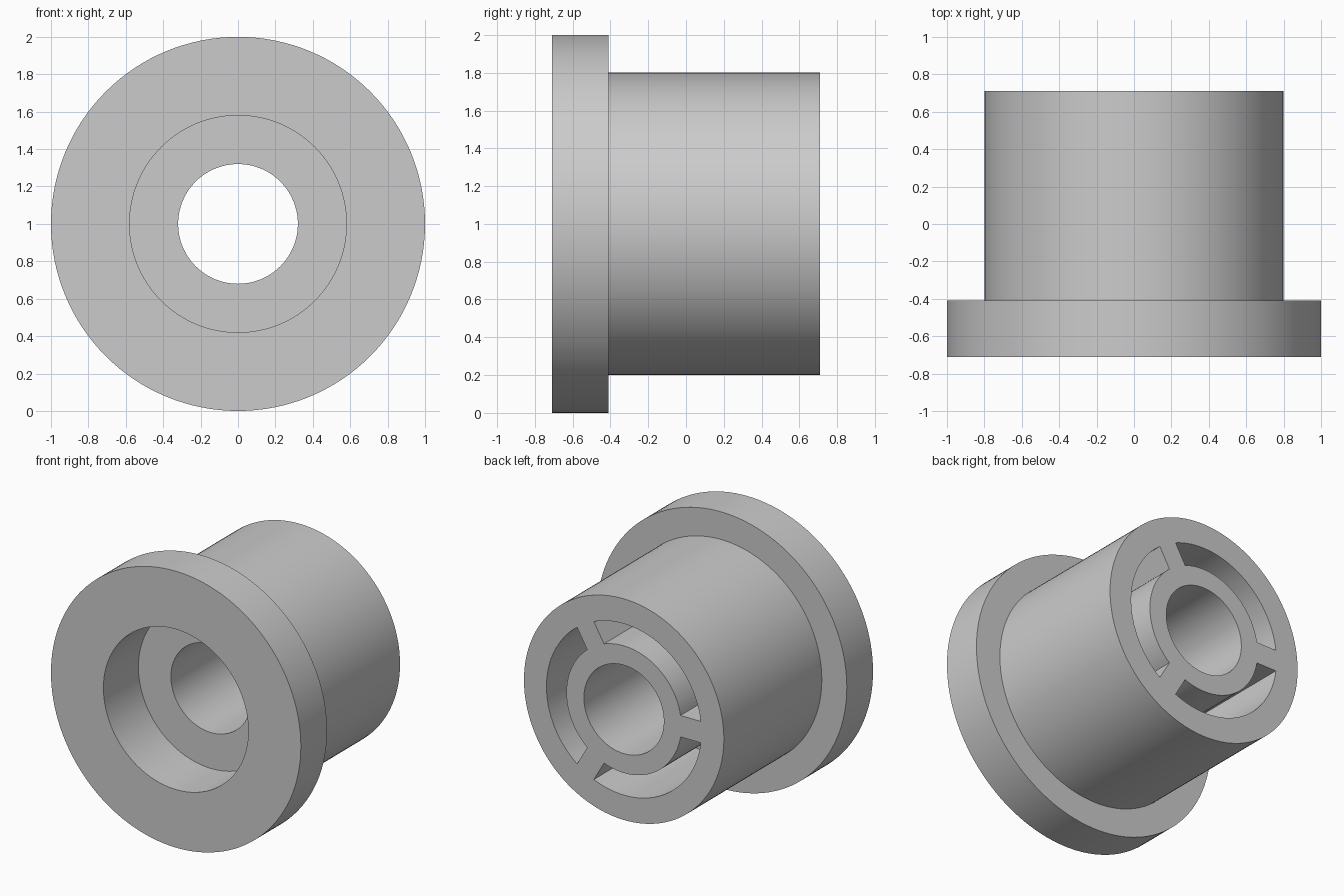
import bpy, bmesh
from math import sin, cos, asin, pi, radians

cube = bpy.data.objects.get("Cube")
if cube:
    bpy.data.objects.remove(cube, do_unlink=True)

FRONT, BACK = -0.71, 0.71
FLANGE_BACK = -0.41
RECESS_FLOOR = -0.31
POCKET_FLOOR = -0.16
CENTRE_Z = 1.0
SEGMENTS = 128

# Single plain grey
grey = bpy.data.materials.new("light_grey")
grey.use_nodes = True
colour = (0.6, 0.6, 0.6, 1)
grey.diffuse_color = colour
grey.node_tree.nodes["Principled BSDF"].inputs["Base Color"].default_value = colour


def make_object(name, bm):
    bmesh.ops.recalc_face_normals(bm, faces=bm.faces)
    mesh = bpy.data.meshes.new(name)
    bm.to_mesh(mesh)
    bm.free()
    mesh.materials.append(grey)
    obj = bpy.data.objects.new(name, mesh)
    bpy.context.collection.objects.link(obj)
    return obj


def polar(r, angle, y):
    return (r * cos(angle), y, CENTRE_Z + r * sin(angle))


def lathe(name, profile):
    """Spin a closed (radius, y) profile about the y axis."""
    bm = bmesh.new()
    rings = [[bm.verts.new(polar(r, 2 * pi * i / SEGMENTS, y)) for r, y in profile]
             for i in range(SEGMENTS)]
    n = len(profile)
    for i in range(SEGMENTS):
        a, b = rings[i], rings[(i + 1) % SEGMENTS]
        for j in range(n):
            k = (j + 1) % n
            bm.faces.new((a[j], a[k], b[k], b[j]))
    return make_object(name, bm)


def pocket_cutter(name, middle, r_in, r_out, rib_width, steps=32):
    """Curved slot whose ends run parallel to the neighbouring ribs."""
    bm = bmesh.new()

    def arc(r):
        half = pi / 3 - asin(rib_width / 2 / r)
        return [polar(r, middle - half + 2 * half * i / steps, POCKET_FLOOR)
                for i in range(steps + 1)]

    inner = [bm.verts.new(p) for p in arc(r_in)]
    outer = [bm.verts.new(p) for p in arc(r_out)]
    floor = [bm.faces.new((inner[i], inner[i + 1], outer[i + 1], outer[i]))
             for i in range(steps)]
    new = bmesh.ops.extrude_face_region(bm, geom=floor)["geom"]
    moved = [v for v in new if isinstance(v, bmesh.types.BMVert)]
    bmesh.ops.translate(bm, verts=moved, vec=(0, BACK - POCKET_FLOOR + 0.1, 0))
    obj = make_object(name, bm)
    obj.hide_render = True
    return obj


# Flanged barrel with a front recess and a through bore
bushing = lathe("flanged_bushing", [
    (0.58, FRONT), (1.0, FRONT), (1.0, FLANGE_BACK), (0.8, FLANGE_BACK),
    (0.8, BACK), (0.32, BACK), (0.32, RECESS_FLOOR), (0.58, RECESS_FLOOR)])

# Three rear pockets, leaving an inner sleeve and three ribs
bpy.context.view_layer.objects.active = bushing
for i in range(3):
    cutter = pocket_cutter("pocket_cutter", radians(120 * i), 0.46, 0.62, 0.155)
    cut = bushing.modifiers.new("pocket", "BOOLEAN")
    cut.operation = "DIFFERENCE"
    cut.solver = "EXACT"
    cut.object = cutter
    bpy.ops.object.modifier_apply(modifier=cut.name)
    bpy.data.objects.remove(cutter, do_unlink=True)

# Smooth round walls, crisp rims
bpy.ops.object.select_all(action="DESELECT")
bushing.select_set(True)
bpy.ops.object.shade_smooth_by_angle(angle=radians(30))
